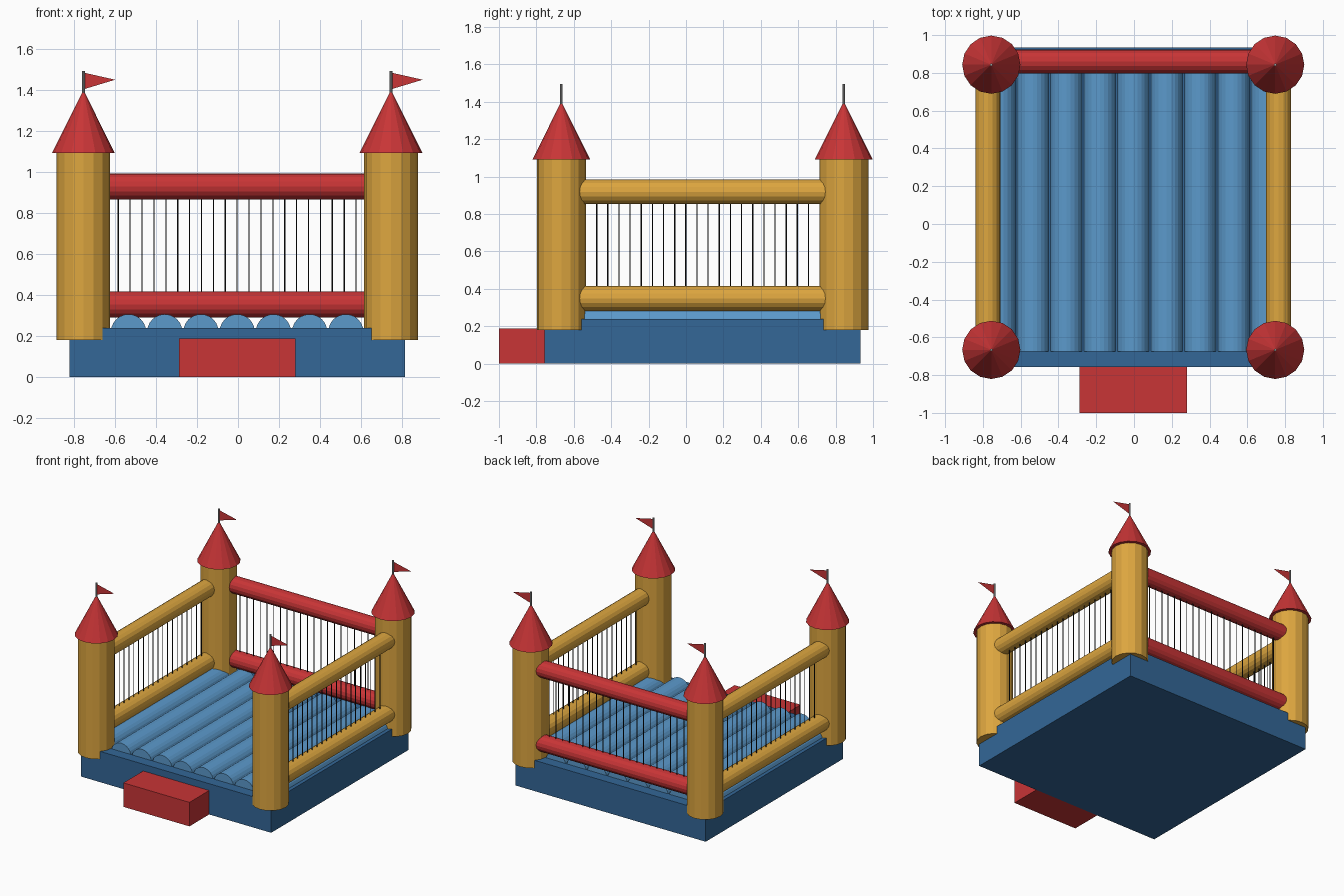
import bpy
from mathutils import Vector

cube = bpy.data.objects.get("Cube")
if cube:
    bpy.data.objects.remove(cube, do_unlink=True)


def material(name, rgb):
    m = bpy.data.materials.new(name)
    m.use_nodes = True
    m.diffuse_color = (*rgb, 1)
    m.node_tree.nodes["Principled BSDF"].inputs["Base Color"].default_value = (*rgb, 1)
    return m


RED = material("red vinyl", (0.58, 0.035, 0.037))
YELLOW = material("yellow vinyl", (0.72, 0.38, 0.05))
NAVY = material("dark blue vinyl", (0.033, 0.135, 0.31))
BLUE = material("light blue vinyl", (0.105, 0.32, 0.6))
BLACK = material("black cord", (0.01, 0.01, 0.01))
GREY = material("grey metal", (0.35, 0.35, 0.35))

CX, CY = -0.004, 0.0885          # middle of the castle
TX, TY = 0.7515, 0.755           # tower offsets from the middle


def finish(name, mat):
    ob = bpy.context.object
    ob.name = name
    ob.data.materials.append(mat)
    return ob


def box(name, mat, low, high):
    low, high = Vector(low), Vector(high)
    bpy.ops.mesh.primitive_cube_add(size=1, location=(low + high) / 2)
    ob = finish(name, mat)
    ob.scale = high - low
    return ob


def tube(name, mat, start, end, r1, r2=None, sides=16):
    """Round part running from start to end, tapered if r2 is given."""
    start, end = Vector(start), Vector(end)
    axis = end - start
    bpy.ops.mesh.primitive_cone_add(
        vertices=sides, radius1=r1, radius2=r1 if r2 is None else r2,
        depth=axis.length, location=(start + end) / 2,
        rotation=axis.to_track_quat("Z", "Y").to_euler())
    return finish(name, mat)


# Base and entrance step
box("base", NAVY, (CX - 0.82, CY - 0.845, 0), (CX + 0.82, CY + 0.845, 0.24))
box("entrance_step", RED, (CX - 0.285, -1, 0), (CX + 0.285, CY - 0.845, 0.187))

# Inflated floor ribs
for i in range(9):
    x = CX + (i - 4) * 0.177
    tube(f"floor_rib_{i + 1}", BLUE, (x, CY - 0.763, 0.22), (x, CY + 0.763, 0.22),
         0.086, sides=24)

# Corner towers with roofs, poles and pennants
for sy, depth in ((-1, "front"), (1, "back")):
    for sx, side in ((-1, "right"), (1, "left")):
        x, y = CX + sx * TX, CY + sy * TY
        label = f"{depth}_{side}"
        tube(f"{label}_tower", YELLOW, (x, y, 0.18), (x, y, 1.1), 0.131)
        tube(f"{label}_roof", RED, (x, y, 1.093), (x, y, 1.402), 0.154, 0)
        tube(f"{label}_pole", GREY, (x, y, 1.37), (x, y, 1.495), 0.007, sides=8)
        mesh = bpy.data.meshes.new(f"{label}_pennant")
        mesh.from_pydata([(x, y, 1.405), (x + 0.155, y, 1.452), (x, y, 1.487)],
                         [], [(0, 1, 2)])
        mesh.materials.append(RED)
        flag = bpy.data.objects.new(f"{label}_pennant", mesh)
        bpy.context.collection.objects.link(flag)

# Back rails and netting cords
BY = 0.861
for z, level in ((0.354, "lower"), (0.931, "upper")):
    tube(f"back_{level}_rail", RED, (CX - TX, BY, z), (CX + TX, BY, z), 0.064)
for i in range(21):
    x = CX + (i - 10) * 0.0581
    tube(f"back_cord_{i + 1}", BLACK, (x, BY, 0.354), (x, BY, 0.931), 0.0032, sides=6)

# Side rails and netting cords
for sx, side in ((-1, "right"), (1, "left")):
    x = CX + sx * 0.77
    for z, level in ((0.349, "lower"), (0.919, "upper")):
        tube(f"{side}_{level}_rail", YELLOW, (x, CY - TY, z), (x, CY + TY, z), 0.066)
    for i in range(20):
        y = CY + (i - 9.5) * 0.0596
        tube(f"{side}_cord_{i + 1}", BLACK, (x, y, 0.349), (x, y, 0.919), 0.0032, sides=6)
